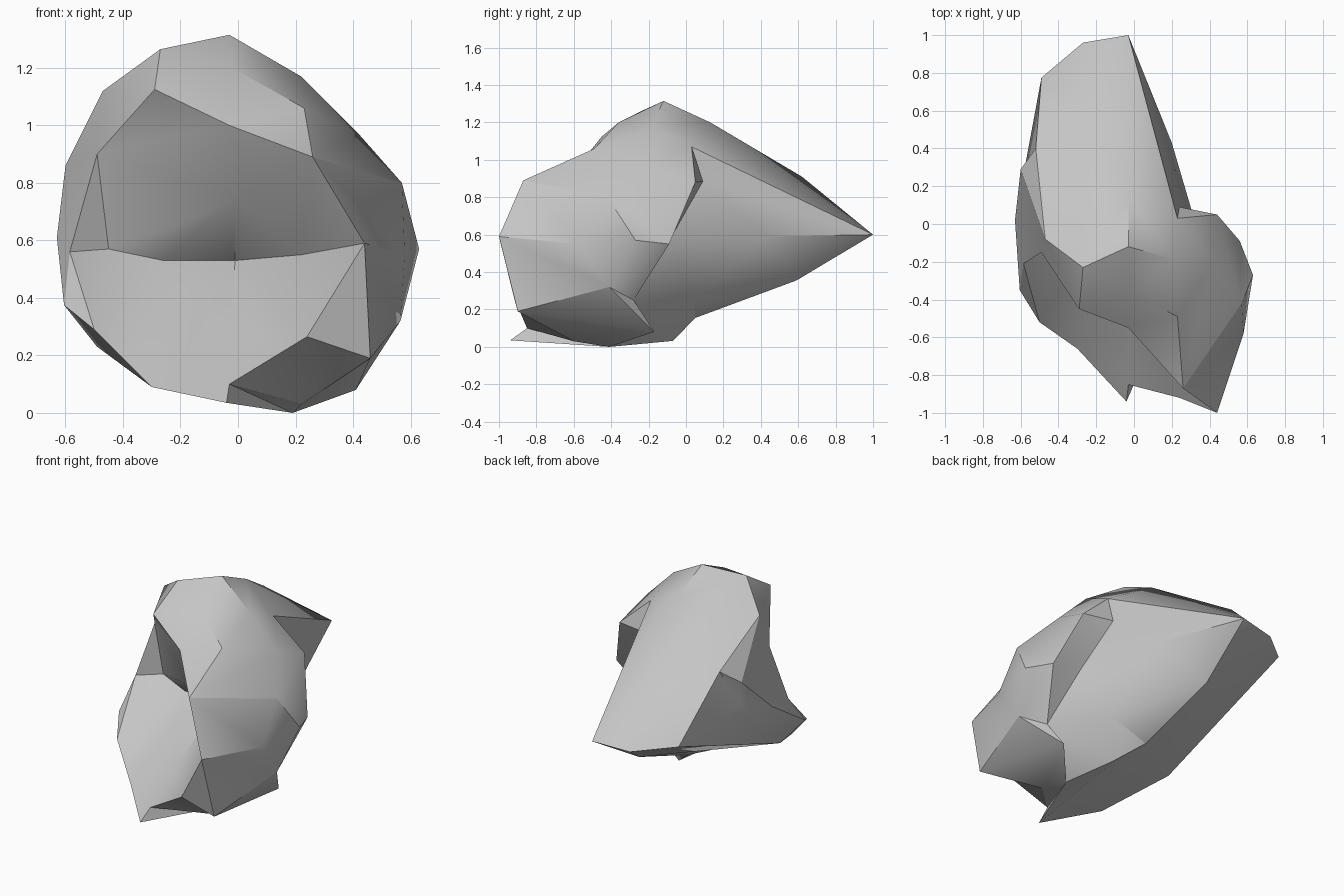
import bpy
import bmesh
import math
from mathutils import Vector
from mathutils.geometry import delaunay_2d_cdt

default_cube = bpy.data.objects.get("Cube")
if default_cube:
    bpy.data.objects.remove(default_cube, do_unlink=True)

# Rim: the widest outline of the boulder, shared by the front and back sheets
RIM = [
    (-.03, -.12, 1.315), (.22, -.19, 1.17), (.42, -.2, .97), (.57, -.42, .8),
    (.63, -.27, .57), (.565, -.41, .32), (.41, -.17, .08), (.19, -.41, 0),
    (-.04, -.94, .035), (-.3, -.66, .09), (-.49, -.26, .23), (-.605, -.35, .375),
    (-.63, .02, .61), (-.6, .29, .86), (-.47, -.08, 1.12), (-.27, -.23, 1.265),
]

# Front sheet: overhanging brow, hollow and sloping lower lip
FRONT = {
    "brow_left": (-.29, -.45, 1.125), "brow_mid": (-.03, -.55, 1),
    "brow_right": (.26, -.87, .89), "brow_top": (.23, -.49, 1.06),
    "crown": (-.02, -.36, 1.2), "nose": (.44, -1, .59),
    "cheek": (.58, -.58, .55), "side_high": (-.49, -.15, .9),
    "side_low": (-.585, -.21, .56), "jaw_left": (-.5, -.52, .29),
    "pit_left": (-.45, -.12, .57), "pit_a": (-.26, -.17, .53),
    "pit_b": (-.01, -.18, .53), "pit_c": (.22, -.55, .55),
    "pit_roof": (-.01, -.46, .74), "lip": (-.03, -.57, .27),
    "chin_right": (.46, -.9, .19), "chin_top": (.24, -.92, .265),
    "chin_left": (-.03, -.85, .1), "chin_under": (.22, -.6, .03),
}
FRONT_CREASES = [
    "jaw_left side_low side_high brow_left brow_mid brow_right nose",
    "side_high pit_left side_low",
    "pit_left pit_a pit_b pit_c nose chin_right chin_top chin_left",
    "pit_left pit_roof",
    "pit_a pit_roof pit_c",
    "pit_roof pit_b lip chin_left chin_under chin_right",
    "chin_top nose cheek brow_right",
    "brow_right brow_top crown brow_left",
]

# Back sheet: a long ridge running out to the tail, with a small side fin
BACK = {
    "tail": (-.03, 1, .6), "ridge": (-.03, .13, 1.2),
    "bulge": (-.25, .62, .91),
    "shoulder": (-.52, .4, .95), "fold": (-.575, .25, .68),
    "tail_left": (-.27, .96, .58), "flank_left": (-.49, .775, .6),
    "flank_right": (.2, .43, .59),
    "fin_top": (.23, .03, 1.07), "fin_inner": (.24, .09, .885),
    "fin_outer": (.44, .05, .88), "hip": (.56, -.09, .55),
    "groove": (.35, -.08, .585), "groove_low": (.45, -.28, .25),
    "keel": (-.08, .59, .355), "notch": (.2, .04, .25),
    "notch_low": (-.05, .05, .155), "heel": (.1, -.07, .032),
}
BACK_CREASES = [
    "ridge tail flank_right groove",
    "tail tail_left flank_left shoulder fold",
    "ridge fin_top tail",
    "fin_top fin_inner fin_outer fin_top",
    "fin_outer hip groove_low",
    "fin_inner groove groove_low heel notch_low keel tail",
    "heel notch notch_low",
    "notch keel",
    "ridge bulge",
]


def add_sheet(bm, inner, creases):
    """Triangulate one sheet inside the rim, keeping its creases as edges."""
    points = RIM + list(inner.values())
    index = {name: len(RIM) + i for i, name in enumerate(inner)}
    edges = []
    for chain in creases:
        names = chain.split()
        edges += [(index[a], index[b]) for a, b in zip(names, names[1:])]
    flat = [Vector((x, z)) for x, y, z in points]
    result = delaunay_2d_cdt(flat, edges, [list(range(len(RIM)))], 1, 1e-5)
    coords, faces, origins = result[0], result[2], result[3]
    verts = []
    for co, source in zip(coords, origins):
        if source:
            place = points[source[0]]
        else:
            # A crossing of two creases takes the depth of its neighbour
            near = min(points, key=lambda p: (Vector((p[0], p[2])) - co).length)
            place = (co.x, near[1], co.y)
        verts.append(bm.verts.new(place))
    for face in faces:
        bm.faces.new([verts[i] for i in face])


# Stone material
stone = bpy.data.materials.new("stone_grey")
stone.use_nodes = True
grey = (.56, .56, .56, 1)
stone.diffuse_color = grey
stone.node_tree.nodes["Principled BSDF"].inputs["Base Color"].default_value = grey

# Join both sheets along the rim into one closed boulder
bm = bmesh.new()
add_sheet(bm, FRONT, FRONT_CREASES)
add_sheet(bm, BACK, BACK_CREASES)
bmesh.ops.remove_doubles(bm, verts=bm.verts, dist=.0005)
bmesh.ops.recalc_face_normals(bm, faces=bm.faces)
mesh = bpy.data.meshes.new("boulder")
bm.to_mesh(mesh)
bm.free()
mesh.materials.append(stone)
boulder = bpy.data.objects.new("boulder", mesh)
bpy.context.collection.objects.link(boulder)

# Soft facets with sharp creases
bpy.ops.object.select_all(action="DESELECT")
boulder.select_set(True)
bpy.context.view_layer.objects.active = boulder
bpy.ops.object.shade_smooth_by_angle(angle=math.radians(32))
